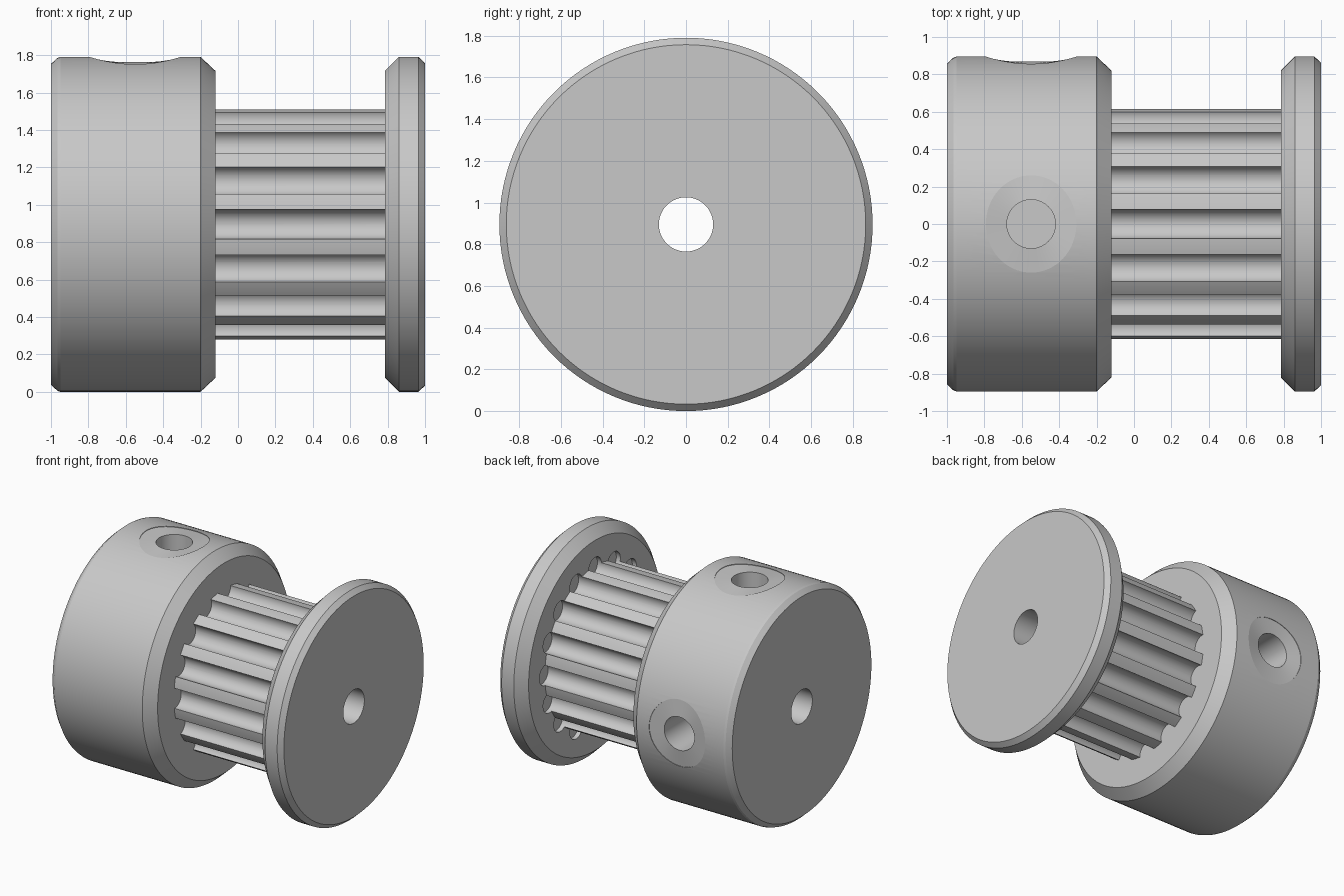
import bpy, bmesh, math
from mathutils import Matrix

if "Cube" in bpy.data.objects:
    bpy.data.objects.remove(bpy.data.objects["Cube"], do_unlink=True)

AXIS_Z = 0.895      # height of the shaft axis
RADIUS = 0.895      # hub and flange
BORE = 0.13
TEETH = 16
BARREL = 0.62       # outside radius of the teeth
SCREW_X = -0.55

metal = bpy.data.materials.new("grey metal")
metal.use_nodes = True
GREY = (0.58, 0.58, 0.58, 1)
metal.diffuse_color = GREY
metal.node_tree.nodes["Principled BSDF"].inputs["Base Color"].default_value = GREY


def finish(name, bm):
    bmesh.ops.recalc_face_normals(bm, faces=bm.faces)
    mesh = bpy.data.meshes.new(name)
    bm.to_mesh(mesh)
    bm.free()
    mesh.materials.append(metal)
    obj = bpy.data.objects.new(name, mesh)
    bpy.context.collection.objects.link(obj)
    return obj


def turned(name, profile, segments=128):
    """Turn a closed (x, radius) profile around the shaft axis."""
    bm = bmesh.new()
    rings = []
    for i in range(segments):
        a = math.tau * i / segments
        rings.append([bm.verts.new((x, r * math.cos(a), AXIS_Z + r * math.sin(a)))
                      for x, r in profile])
    n = len(profile)
    for i in range(segments):
        a, b = rings[i], rings[(i + 1) % segments]
        for j in range(n):
            k = (j + 1) % n
            bm.faces.new((a[j], a[k], b[k], b[j]))
    return finish(name, bm)


def screw_cutter(tilt, segments=64):
    """Blind screw hole whose dished seat follows the curve of the hub."""
    bm = bmesh.new()
    rings = [[], [], [], []]
    for i in range(segments):
        a = math.tau * i / segments
        c, s = math.cos(a), math.sin(a)
        seat_x, seat_y = 0.242 * c, 0.26 * s
        rim = math.sqrt(RADIUS ** 2 - seat_y ** 2) - 0.004
        points = ((seat_x, seat_y, 1.1), (seat_x, seat_y, rim),
                  (BORE * c, BORE * s, 0.868), (BORE * c, BORE * s, 0.2))
        for ring, point in zip(rings, points):
            ring.append(bm.verts.new(point))
    for upper, lower in zip(rings, rings[1:]):
        for i in range(segments):
            k = (i + 1) % segments
            bm.faces.new((upper[i], upper[k], lower[k], lower[i]))
    bm.faces.new(rings[0])
    bm.faces.new(rings[-1])
    place = Matrix.Translation((SCREW_X, 0, AXIS_Z)) @ Matrix.Rotation(tilt, 4, 'X')
    bm.transform(place)
    return finish("screw_cutter", bm)


def cut(obj, cutter):
    cutter.hide_render = True
    mod = obj.modifiers.new("cut", 'BOOLEAN')
    mod.operation = 'DIFFERENCE'
    mod.solver = 'EXACT'
    mod.object = cutter
    bpy.context.view_layer.objects.active = obj
    bpy.ops.object.modifier_apply(modifier=mod.name)


# Turned parts
hub = turned("hub", [(-1, BORE), (-1, 0.858), (-0.965, 0.89), (-0.95, RADIUS),
                     (-0.2, RADIUS), (-0.12, 0.82), (-0.12, BORE)])
barrel = turned("toothed_barrel", [(-0.12, BORE), (-0.12, BARREL),
                                   (0.785, BARREL), (0.785, BORE)])
flange = turned("flange", [(0.785, BORE), (0.785, 0.82), (0.86, RADIUS),
                           (0.965, RADIUS), (1, 0.862), (1, BORE)])

# Belt grooves, running a little way into the flange
bm = bmesh.new()
for i in range(TEETH):
    a = math.tau * i / TEETH
    middle = (0.3, 0.608 * math.cos(a), AXIS_Z + 0.608 * math.sin(a))
    bmesh.ops.create_cone(bm, cap_ends=True, segments=48, radius1=0.079, radius2=0.079,
                          depth=1.04, matrix=Matrix.Translation(middle)
                          @ Matrix.Rotation(math.pi / 2, 4, 'Y'))
grooves = finish("groove_cutter", bm)
cut(barrel, grooves)
cut(flange, grooves)

# Set screw holes on the top and the back
cutters = [grooves]
for tilt in (0, -math.pi / 2):
    cutter = screw_cutter(tilt)
    cut(hub, cutter)
    cutters.append(cutter)

for cutter in cutters:
    bpy.data.objects.remove(cutter, do_unlink=True)

# Smooth curved walls, keep machined edges sharp
for obj in (hub, barrel, flange):
    bpy.ops.object.select_all(action='DESELECT')
    obj.select_set(True)
    bpy.context.view_layer.objects.active = obj
    bpy.ops.object.shade_smooth_by_angle(angle=math.radians(12))
